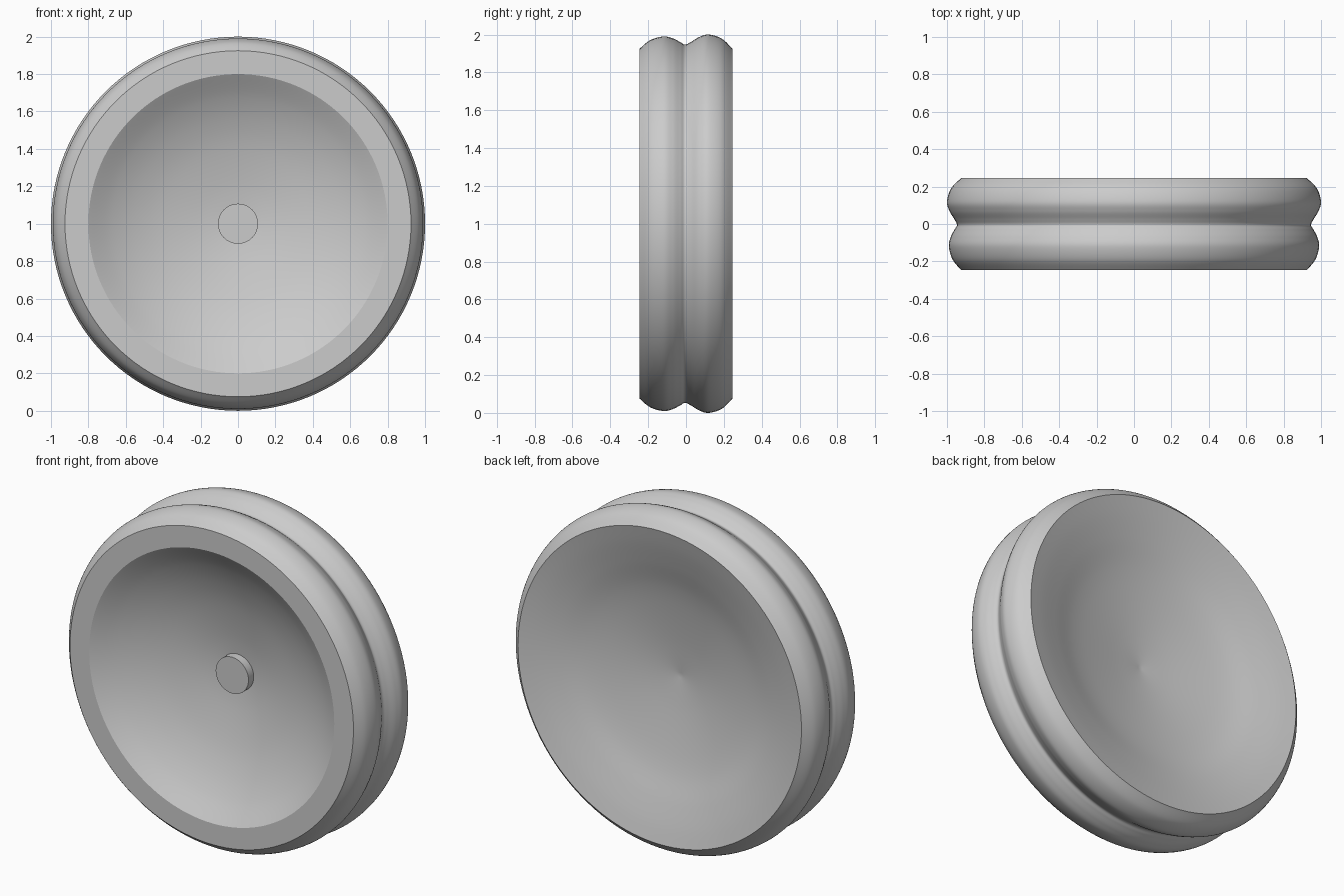
import bpy, bmesh
from math import pi, radians

cube = bpy.data.objects.get("Cube")
if cube:
    bpy.data.objects.remove(cube, do_unlink=True)

grey = bpy.data.materials.new("light_grey")
grey.use_nodes = True
colour = (0.6, 0.6, 0.6, 1)
grey.diffuse_color = colour
grey.node_tree.nodes["Principled BSDF"].inputs["Base Color"].default_value = colour


def lathe(name, profile, segments=128):
    """Spin (radius, y) points about the y axis through z = 1."""
    bm = bmesh.new()
    verts = [bm.verts.new((r, y, 1)) for r, y in profile]
    edges = [bm.edges.new(pair) for pair in zip(verts, verts[1:])]
    bmesh.ops.spin(bm, geom=verts + edges, cent=(0, 0, 1), axis=(0, 1, 0),
                   angle=2 * pi, steps=segments)
    bmesh.ops.remove_doubles(bm, verts=bm.verts, dist=0.0001)
    bmesh.ops.recalc_face_normals(bm, faces=bm.faces)
    mesh = bpy.data.meshes.new(name)
    bm.to_mesh(mesh)
    bm.free()
    mesh.materials.append(grey)
    obj = bpy.data.objects.new(name, mesh)
    bpy.context.collection.objects.link(obj)
    bpy.ops.object.select_all(action='DESELECT')
    obj.select_set(True)
    bpy.context.view_layer.objects.active = obj
    bpy.ops.object.shade_smooth_by_angle(angle=radians(22))


def smooth_path(points, steps=8):
    """Catmull-Rom curve through the points."""
    p = [points[0]] + points + [points[-1]]
    out = []
    for a, b, c, d in zip(p, p[1:], p[2:], p[3:]):
        for i in range(steps):
            t = i / steps
            out.append(tuple(0.5 * (2 * b[k] + (c[k] - a[k]) * t
                       + (2 * a[k] - 5 * b[k] + 4 * c[k] - d[k]) * t ** 2
                       + (3 * b[k] - a[k] - 3 * c[k] + d[k]) * t ** 3) for k in (0, 1)))
    return out + [points[-1]]


# Wheel body: front bowl, flat front lip, double-rounded tread, flared back hollow
front = smooth_path([(0, 0.005), (0.2, -0.018), (0.4, -0.06), (0.55, -0.109),
                     (0.68, -0.17), (0.8, -0.245)])
tread = smooth_path([(0.925, -0.245), (0.97, -0.19), (0.99, -0.12), (0.98, -0.07),
                     (0.96, -0.03), (0.947, -0.005), (0.96, 0.025), (0.987, 0.07),
                     (1.0, 0.12), (0.978, 0.19), (0.925, 0.245)])
back = smooth_path([(0.925, 0.245), (0.82, 0.219), (0.7, 0.184), (0.55, 0.137),
                    (0.4, 0.104), (0.2, 0.072), (0, 0.05)])
lathe("wheel_body", front + tread + back[1:])

# Small hub pin in the front bowl
lathe("hub_pin", [(0, -0.055), (0.107, -0.055), (0.107, 0.02), (0, 0.02)], 64)
